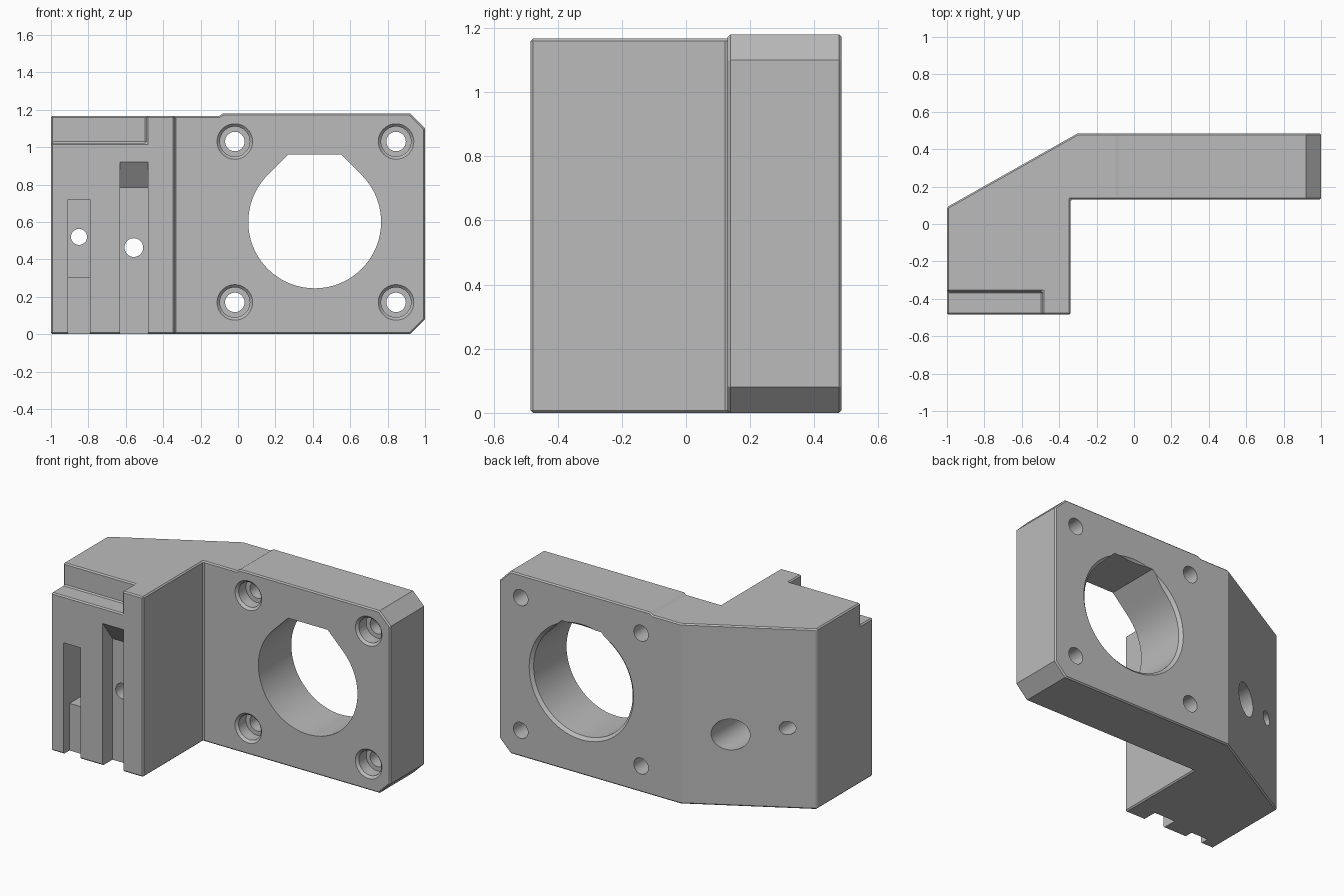
import bpy, bmesh
from math import cos, sin, pi, radians, sqrt

cube = bpy.data.objects.get("Cube")
if cube:
    bpy.data.objects.remove(cube, do_unlink=True)

grey = bpy.data.materials.new("matte grey")
grey.use_nodes = True
grey.diffuse_color = (0.5, 0.5, 0.5, 1)
grey.node_tree.nodes["Principled BSDF"].inputs["Base Color"].default_value = (0.5, 0.5, 0.5, 1)

PLACE = {"x": lambda a, b, d: (d, a, b),
         "y": lambda a, b, d: (a, d, b),
         "z": lambda a, b, d: (a, b, d)}


def loft(name, axis, near, lo, far, hi):
    """Solid between two matching outlines set along an axis."""
    bm = bmesh.new()
    ends = [[bm.verts.new(PLACE[axis](a, b, d)) for a, b in pts]
            for pts, d in ((near, lo), (far, hi))]
    for ring in ends:
        bm.faces.new(ring)
    n = len(near)
    for i in range(n):
        j = (i + 1) % n
        bm.faces.new((ends[0][i], ends[0][j], ends[1][j], ends[1][i]))
    bmesh.ops.recalc_face_normals(bm, faces=bm.faces)
    mesh = bpy.data.meshes.new(name)
    bm.to_mesh(mesh)
    bm.free()
    mesh.materials.append(grey)
    obj = bpy.data.objects.new(name, mesh)
    bpy.context.collection.objects.link(obj)
    return obj


def prism(name, axis, pts, lo, hi):
    return loft(name, axis, pts, lo, pts, hi)


def circle(x, z, r, n=40):
    return [(x + r * cos(2 * pi * i / n), z + r * sin(2 * pi * i / n)) for i in range(n)]


def rect(a0, b0, a1, b1):
    return [(a0, b0), (a1, b0), (a1, b1), (a0, b1)]


def apply(obj, mod):
    bpy.ops.object.select_all(action="DESELECT")
    bpy.context.view_layer.objects.active = obj
    obj.select_set(True)
    bpy.ops.object.modifier_apply(modifier=mod.name)


def cut(cutter):
    mod = body.modifiers.new("cut", "BOOLEAN")
    mod.operation = "DIFFERENCE"
    mod.solver = "EXACT"
    mod.object = cutter
    apply(body, mod)
    bpy.data.objects.remove(cutter, do_unlink=True)


# Bracket body: thick block, sloped back and motor plate in one outline
TOP, FRONT, BACK, PLATE = 1.18, -0.485, 0.485, 0.13
body = prism("mount_bracket", "z",
             [(-1, FRONT), (-0.34, FRONT), (-0.34, PLATE), (1, PLATE),
              (1, BACK), (-0.30, BACK), (-1, 0.09)], 0, TOP)

# Slightly lower top over the block, with a tiny ramp
cut(prism("top_step", "y", [(-2, 1.167), (-0.10, 1.167), (-0.07, 1.187), (-0.07, 2), (-2, 2)], -1, 1))

# Chamfered outer corners of the plate
for base, s in ((0, 1), (TOP, -1)):
    cut(prism("corner", "y", [(0.82, base - s * 0.1), (1.1, base - s * 0.1),
                              (1.1, base + s * 0.18)], -1, 1))

# Ledge at the front top of the block
cut(prism("ledge", "x", rect(-0.7, 1.022, -0.36, 1.5), -1.2, -0.49))

# Small bevel on outer edges
bevel = body.modifiers.new("bevel", "BEVEL")
bevel.width = 0.008
bevel.segments = 1
bevel.limit_method = "ANGLE"
bevel.angle_limit = radians(50)
bevel.use_clamp_overlap = False
apply(body, bevel)

# Motor opening: round below, flattened teardrop above
cx, cz, r, flat = 0.41, 0.60, 0.355, 0.36


def opening(r):
    arc = [(cx + r * cos(a), cz + r * sin(a))
           for a in (radians(135 + 270 * i / 54) for i in range(55))]
    half = r * sqrt(2) - flat
    return arc + [(cx + half, cz + flat), (cx - half, cz + flat)]


cut(prism("motor_opening", "y", opening(r), -0.2, 1))
cut(loft("opening_rim", "y", circle(cx, cz, r - 0.002, 64), BACK - 0.02,
         circle(cx, cz, r + 0.03, 64), BACK + 0.01))

# Four screw holes with counterbores and flared mouths
for x in (-0.017, 0.845):
    for z in (0.17, 1.03):
        cut(prism("screw_hole", "y", circle(x, z, 0.052), 0, 1))
        cut(prism("counterbore", "y", circle(x, z, 0.08), 0, PLATE + 0.09))
        cut(loft("flare", "y", circle(x, z, 0.108), PLATE - 0.013,
                 circle(x, z, 0.079), PLATE + 0.016))

# Narrow stepped slot and its through hole
cut(prism("narrow_slot", "x", [(-0.6, -0.1), (-0.425, -0.1), (-0.425, 0.305),
                               (-0.09, 0.305), (-0.09, 0.72), (-0.6, 0.72)], -0.91, -0.79))
cut(prism("narrow_hole", "y", circle(-0.85, 0.52, 0.043), -0.2, 1))

# Wide slot with sloped ceiling, through hole and rear counterbore
cut(prism("wide_slot", "x", [(-0.6, -0.1), (-0.385, -0.1), (-0.385, 0.785),
                             (FRONT, 0.92), (-0.6, 0.92)], -0.63, -0.48))
cut(prism("wide_hole", "y", circle(-0.557, 0.463, 0.05), -0.45, 1))
cut(prism("rear_counterbore", "y", circle(-0.557, 0.463, 0.1), 0, 1))

bpy.ops.object.select_all(action="DESELECT")
body.select_set(True)
bpy.context.view_layer.objects.active = body
bpy.ops.object.shade_smooth_by_angle(angle=radians(25))
